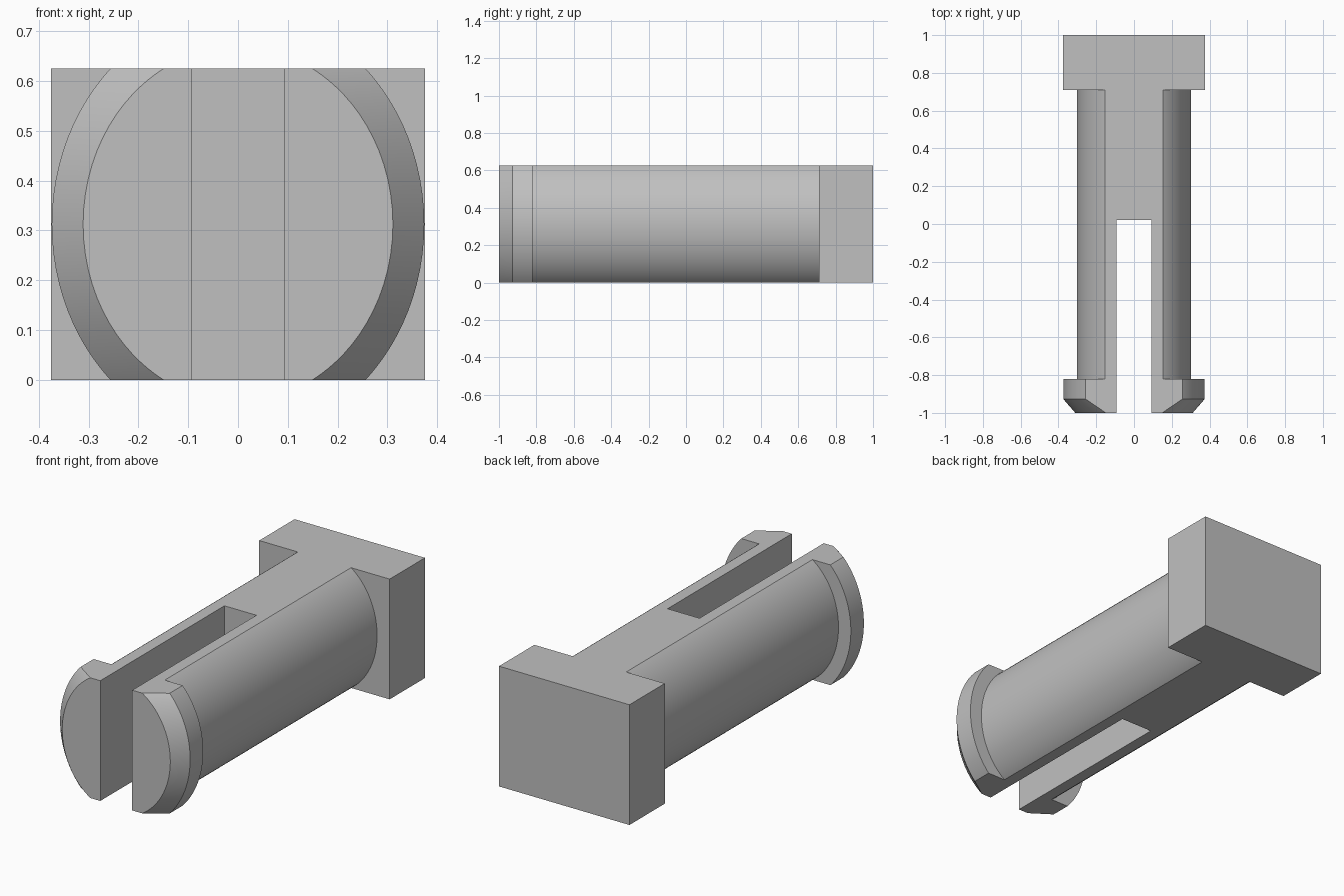
import bpy, bmesh, math

cube = bpy.data.objects.get("Cube")
if cube:
    bpy.data.objects.remove(cube, do_unlink=True)

HALF_H = 0.3125   # half of the pin height
STEPS = 32        # segments along each rounded side
SLOT = 0.092      # half width of the split

# Sections along the pin: y, widest x, x at the flat top and bottom, inner x
SECTIONS = [
    (-1.0, 0.311, 0.149, SLOT),     # lip tip
    (-0.927, 0.374, 0.256, SLOT),   # lip chamfer end
    (-0.82, 0.374, 0.256, SLOT),    # lip back
    (-0.82, 0.303, 0.153, SLOT),    # shaft start
    (0.02, 0.303, 0.153, SLOT),     # slot end
    (0.02, 0.303, 0.153, 0.0),
    (0.71, 0.303, 0.153, 0.0),      # shaft end
    (0.71, 0.375, 0.375, 0.0),      # square head
    (1.0, 0.375, 0.375, 0.0),
]


def section_ring(bm, y, wide, flat, inner):
    """Half section: inner wall plus a bulging side, cut flat above and below."""
    k = 1 - (flat / wide) ** 2
    pts = [(inner, 0.0)]
    for i in range(STEPS + 1):
        s = -math.cos(math.pi * i / STEPS)
        pts.append((wide * math.sqrt(1 - k * s * s), HALF_H * (1 + s)))
    pts.append((inner, 2 * HALF_H))
    return [bm.verts.new((x, y, z)) for x, z in pts]


# Loft one half of the pin
bm = bmesh.new()
rings = [section_ring(bm, *s) for s in SECTIONS]
for a, b in zip(rings, rings[1:]):
    for i in range(len(a)):
        j = (i + 1) % len(a)
        bm.faces.new((a[i], a[j], b[j], b[i]))
bm.faces.new(rings[0])
bm.faces.new(rings[-1])

# Drop collapsed faces and those lying on the centre plane
waste = [f for f in bm.faces
         if f.calc_area() < 1e-7 or all(abs(v.co.x) < 1e-6 for v in f.verts)]
bmesh.ops.delete(bm, geom=waste, context='FACES')
bmesh.ops.remove_doubles(bm, verts=bm.verts[:], dist=1e-5)

# Mirror to the other half
bmesh.ops.mirror(bm, geom=bm.verts[:] + bm.edges[:] + bm.faces[:],
                 axis='X', merge_dist=1e-4)
bmesh.ops.recalc_face_normals(bm, faces=bm.faces[:])

mesh = bpy.data.meshes.new("split_pin")
bm.to_mesh(mesh)
bm.free()
pin = bpy.data.objects.new("split_pin", mesh)
bpy.context.collection.objects.link(pin)

# Plain grey
grey = bpy.data.materials.new("light_grey")
grey.use_nodes = True
colour = (0.53, 0.53, 0.53, 1.0)
grey.diffuse_color = colour
grey.node_tree.nodes["Principled BSDF"].inputs["Base Color"].default_value = colour
mesh.materials.append(grey)

# Smooth rounded sides, crisp edges
bpy.ops.object.select_all(action='DESELECT')
pin.select_set(True)
bpy.context.view_layer.objects.active = pin
bpy.ops.object.shade_smooth_by_angle(angle=math.radians(25))
